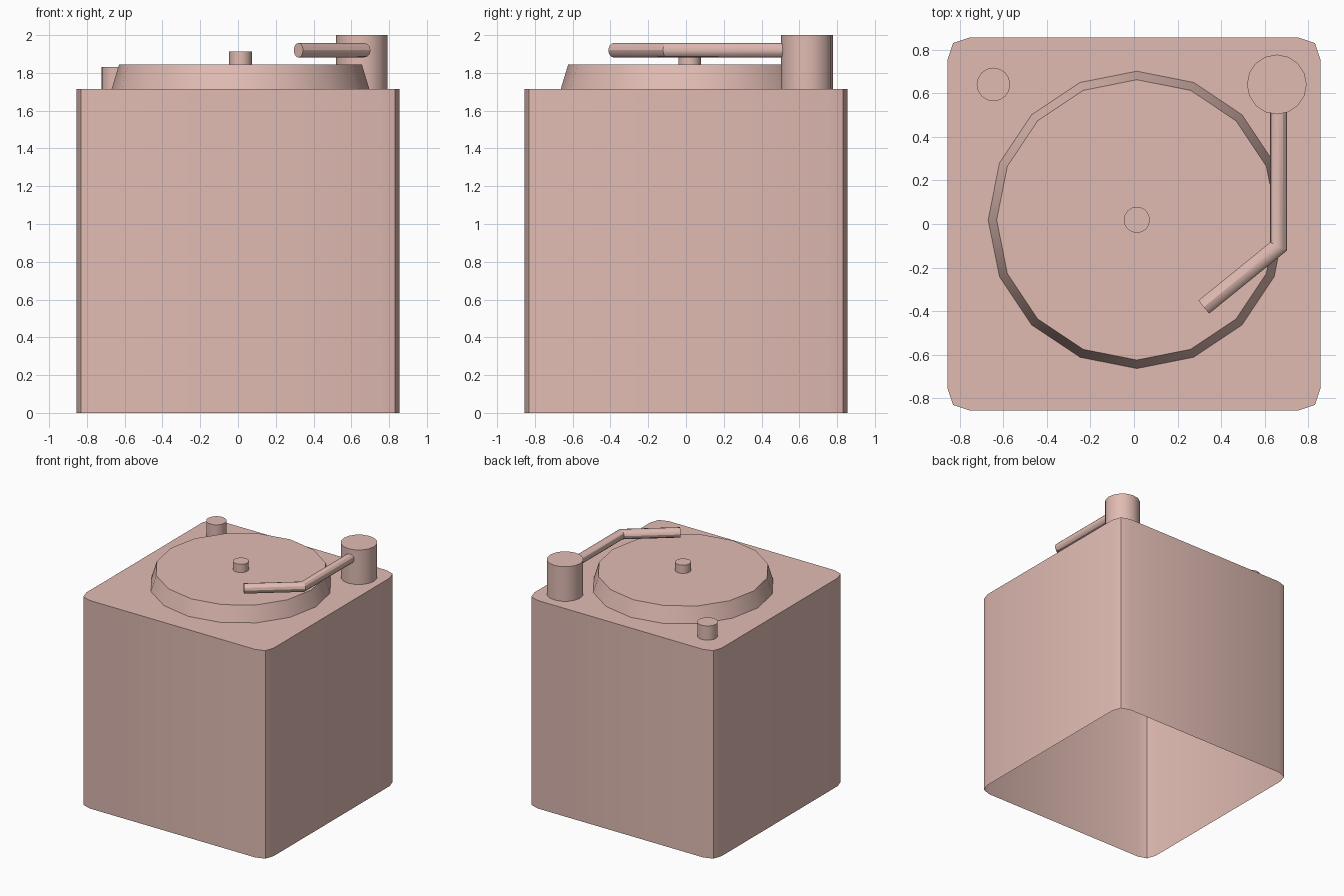
import bpy, bmesh
from math import cos, sin, tau
from mathutils import Vector

if "Cube" in bpy.data.objects:
    bpy.data.objects.remove(bpy.data.objects["Cube"])

pink = bpy.data.materials.new("pink_plastic")
pink.diffuse_color = (0.75, 0.50, 0.45, 1)
pink.use_nodes = True
pink.node_tree.nodes["Principled BSDF"].inputs["Base Color"].default_value = pink.diffuse_color


def finish(name, bm):
    bmesh.ops.recalc_face_normals(bm, faces=bm.faces)
    mesh = bpy.data.meshes.new(name)
    bm.to_mesh(mesh)
    bm.free()
    mesh.materials.append(pink)
    obj = bpy.data.objects.new(name, mesh)
    bpy.context.collection.objects.link(obj)
    bpy.ops.object.select_all(action='DESELECT')
    obj.select_set(True)
    bpy.context.view_layer.objects.active = obj
    bpy.ops.object.shade_smooth_by_angle()
    return obj


def loft(name, rings, cap_start=False, cap_end=True):
    """Skin equal-sized rings of points, optionally closing the ends."""
    bm = bmesh.new()
    loops = [[bm.verts.new(p) for p in ring] for ring in rings]
    for a, b in zip(loops, loops[1:]):
        for i in range(len(a)):
            j = (i + 1) % len(a)
            bm.faces.new((a[i], a[j], b[j], b[i]))
    if cap_start:
        bm.faces.new(loops[0][::-1])
    if cap_end:
        bm.faces.new(loops[-1])
    # Wall normals must face outwards even on shells with an open bottom
    return finish(name, bm)


def circle(x, y, z, r, n=16):
    return [(x + r * cos(tau * i / n), y + r * sin(tau * i / n), z) for i in range(n)]


def post(name, x, y, r_bottom, r_top, z0, z1):
    return loft(name, [circle(x, y, z0, r_bottom), circle(x, y, z1, r_top)])


DECK = 1.715

# Plinth: hollow box with bevelled corners, open underneath
corner = [(0.855, 0.755), (0.83, 0.83), (0.755, 0.855)]
outline = []
for _ in range(4):
    outline += corner
    corner = [(-y, x) for x, y in corner]
loft("plinth", [[(x, y, z) for x, y in outline] for z in (0, DECK)])

# Platter, spindle, control knob and tonearm pillar
post("platter", 0.013, 0.019, 0.682, 0.643, DECK, 1.844)
post("spindle", 0.013, 0.019, 0.06, 0.06, 1.844, 1.912)
post("control_knob", -0.645, 0.64, 0.077, 0.077, DECK, 1.832)
post("tonearm_pillar", 0.655, 0.64, 0.137, 0.137, DECK, 2.0)

# Tonearm: bent tube with a mitred elbow
path = [Vector(p) for p in ((0.663, 0.56, 1.92), (0.663, -0.103, 1.92), (0.32, -0.381, 1.92))]
d1 = (path[1] - path[0]).normalized()
d2 = (path[2] - path[1]).normalized()
up = Vector((0, 0, 1))
rings = []
for point, before, after in zip(path, (d1, d1, d2), (d1, d2, d2)):
    tangent = (before + after).normalized()
    side = tangent.cross(up) / tangent.dot(before)
    rings.append([point + 0.039 * (cos(tau * i / 12) * side + sin(tau * i / 12) * up)
                  for i in range(12)])
loft("tonearm", rings, cap_start=True)
